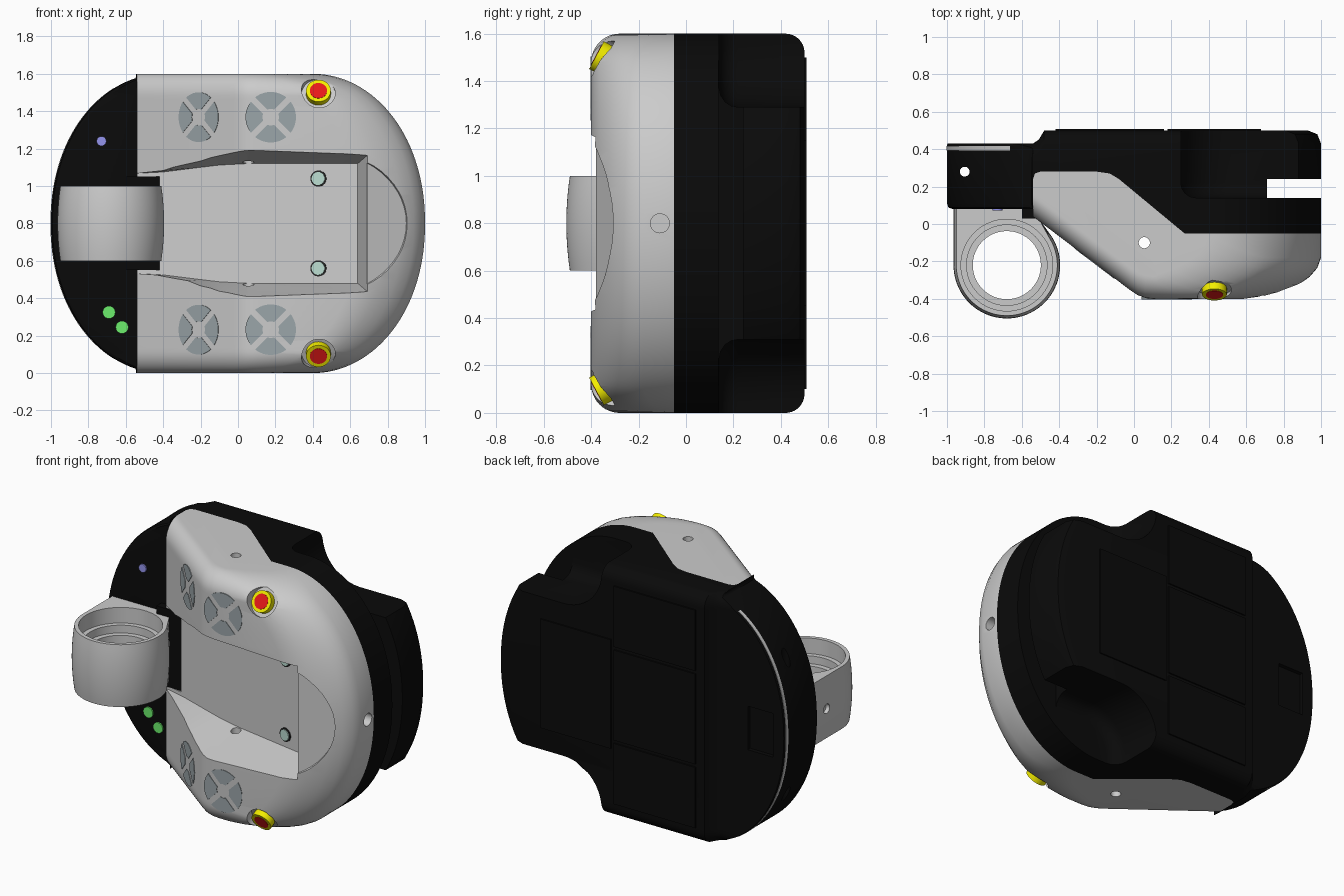
import bpy, bmesh, math
from mathutils import Vector

if "Cube" in bpy.data.objects:
    bpy.data.objects.remove(bpy.data.objects["Cube"])

MATS = {}
BLACK, DARK = (0.003, 0.003, 0.003, 1), (0.02, 0.02, 0.02, 1)
VENT, MINT = (0.33, 0.38, 0.4, 1), (0.5, 0.72, 0.64, 1)
YELLOW, RED = (0.9, 0.85, 0.0, 1), (0.8, 0.01, 0.01, 1)
GREEN, BLUE = (0.15, 0.85, 0.15, 1), (0.3, 0.3, 0.85, 1)


def paint(ob, color):
    if color:
        if color not in MATS:
            MATS[color] = bpy.data.materials.new("paint_%d" % len(MATS))
            MATS[color].diffuse_color = color
        ob.data.materials.append(MATS[color])
    return ob


def bridge(name, rings, color=None):
    """Skin a list of closed loops and cap both ends."""
    bm = bmesh.new()
    vs = [[bm.verts.new(p) for p in r] for r in rings]
    n = len(vs[0])
    for a, b in zip(vs, vs[1:]):
        for i in range(n):
            j = (i + 1) % n
            bm.faces.new((a[i], a[j], b[j], b[i]))
    bm.faces.new(vs[0])
    bm.faces.new(vs[-1])
    bmesh.ops.recalc_face_normals(bm, faces=bm.faces)
    me = bpy.data.meshes.new(name)
    bm.to_mesh(me)
    bm.free()
    ob = bpy.data.objects.new(name, me)
    bpy.context.collection.objects.link(ob)
    return paint(ob, color)


def loft(name, section, zs, color=None):
    return bridge(name, [[(x, y, z) for x, y in section(z)] for z in zs], color)


def box(name, x, y, z, color=None):
    sec = [(x[0], y[0]), (x[1], y[0]), (x[1], y[1]), (x[0], y[1])]
    return loft(name, lambda h: sec, z, color)


def cyl(name, loc, r, depth, axis=(0, -1, 0), color=None, verts=48):
    rot = Vector(axis).to_track_quat('Z', 'Y').to_euler()
    bpy.ops.mesh.primitive_cylinder_add(vertices=verts, radius=r, depth=depth, location=loc, rotation=rot)
    ob = bpy.context.object
    ob.name = name
    return paint(ob, color)


def cut(ob, *cutters):
    for c in cutters:
        bpy.context.view_layer.objects.active = ob
        m = ob.modifiers.new("cut", 'BOOLEAN')
        m.operation, m.solver, m.object = 'DIFFERENCE', 'EXACT', c
        bpy.ops.object.modifier_apply(modifier=m.name)
        bpy.data.objects.remove(c)


def end_x(z):
    """Half width of the rounded front outline."""
    return 0.4 + 0.6 * math.sqrt(max(0, 1 - (abs(z - 0.8) / 0.8) ** 2.1))


def left_x(z):
    return min(-end_x(z), -0.545)


def roundoff(z, r):
    d = min(z, 1.6 - z)
    return 0 if d >= r else r * (1 - math.sqrt(max(0, 1 - (1 - d / r) ** 2)))


ZS = [0.8 - 0.8 * math.cos(math.pi * i / 64) for i in range(65)]
SEAM = [(0.27, -0.05), (-0.08, 0.24), (-0.13, 0.27), (-0.2, 0.28), (-0.5, 0.28), (-0.53, 0.27), (-0.54, 0.24)]


# black rear body
def body_section(z):
    l, r, e = left_x(z), end_x(z), roundoff(z, 0.08)
    return [(min(l + 0.03, -0.541), 0.08), (min(l + 0.008, -0.542), 0.088), (l, 0.11), (l, 0.42 - e),
            (l + 0.004, 0.43 - e), (-0.54, 0.43 - e), (-0.51, 0.45 - e), (-0.48, 0.5 - e), (r - 0.07, 0.5 - e),
            (r - 0.02, 0.48 - e), (r, 0.43 - e), (r, -0.05)] + SEAM + [(-0.54, 0.08)]


def well(name, s):
    """Rounded corner pocket with a filleted floor."""
    loops = []
    for y, d in [(0.14, 0.08), (0.146, 0.05), (0.165, 0.022), (0.19, 0.006), (0.22, 0), (0.7, 0)]:
        ts = [math.radians(90 * i / 16) for i in range(17)]
        pts = [(0.25 + d, -0.3)]
        pts += [(0.52 - (0.27 - d) * math.cos(t), 0.04 + (0.27 - d) * math.sin(t)) for t in ts]
        pts += [(1.3, 0.31 - d), (1.3, -0.3)]
        loops.append([(x, y, z if s < 0 else 1.6 - z) for x, z in pts])
    return bridge(name, loops)


body = loft("rear_body", body_section, ZS, BLACK)
cut(body, well("well_top", 1), well("well_bottom", -1),
    box("slot", (0.71, 1.2), (0.138, 0.24), (-0.1, 1.7)),
    box("rear_recess", (-0.92, -0.74), (0.405, 0.6), (0.66, 0.94)),
    cyl("side_hole", (-0.905, 0.28, 0.8), 0.026, 2, (0, 0, 1)))

# light strip around the left end
loft("light_strip", lambda z: [(left_x(z) - 0.003, 0.393), (left_x(z) + 0.03, 0.393),
                               (left_x(z) + 0.03, 0.416), (left_x(z) - 0.003, 0.416)], ZS[9:-9])

# rear panels
for i, (a, b) in enumerate([(0.1, 0.49), (0.51, 1.09), (1.11, 1.5)]):
    box("rear_panel_%d" % i, (-0.42, 0.16), (0.48, 0.508), (a, b), BLACK)
box("rear_lobe_panel", (0.18, 0.68), (0.48, 0.508), (0.45, 1.15), BLACK)


# grey front cover
def cover_section(z):
    r, e = end_x(z), roundoff(z, 0.12)
    front = [(-0.54, 0.04), (-0.02, -0.354), (0.02, -0.38), (0.06, -0.395), (0.1, -0.4), (max(r - 0.35, 0.12), -0.4),
             (r - 0.27, -0.388), (r - 0.2, -0.365), (r - 0.12, -0.325), (r - 0.06, -0.282),
             (r - 0.02, -0.235), (r, -0.18)]
    return [(x, y + e) for x, y in front] + [(r, -0.05)] + SEAM


def tray(name, low, high, depth):
    loops = []
    for half, f in ((low, depth), (high, lambda x: -0.46)):
        full = half + [(x, 1.6 - z) for x, z in reversed(half) if abs(z - 0.8) > 0.001]
        loops.append([(x, f(x), z) for x, z in full])
    return bridge(name, loops)


def lip(x0, rx, rz):
    """Half of the rounded end of the tray."""
    ts = [math.radians(90 * i / 14) for i in range(15)]
    return [(x0 + rx * math.sin(t), 0.8 + rz * math.cos(t)) for t in ts]


cover = loft("front_cover", cover_section, ZS)
cut(cover,
    tray("tray_floor", [(-0.7, 1.06), (-0.4, 1.075), (-0.2, 1.1), (-0.1, 1.112), (0.05, 1.12), (0.64, 1.12)],
         [(-0.7, 1.08), (-0.4, 1.12), (-0.2, 1.175), (-0.1, 1.195), (0.05, 1.205), (0.71, 1.18)],
         lambda x: 0.04 - (x + 0.54) * 0.176),
    tray("tray_lip", lip(0.44, 0.46, 0.385), lip(0.44, 0.52, 0.43),
         lambda x: -0.375 + (x - 0.7) * 0.4),
    box("ring_notch", (-0.6, -0.42), (-0.3, 0.4), (0.55, 1.05)),
    cyl("cross_hole", (0.055, -0.1, 0.8), 0.03, 2, (0, 0, 1)),
    cyl("end_hole", (1, -0.11, 0.8), 0.04, 0.12, (1, 0, 0)))
box("ring_backing", (-0.6, -0.42), (0.03, 0.279), (0.55, 1.05), BLACK)


# ring holder with its arm
def ring_section(z):
    r = 0.285 - 0.015 * ((z - 0.8) / 0.2) ** 2
    angles = [math.radians(180 + i * 212 / 56) for i in range(57)]
    return ([(-0.68 + r * math.cos(a), -0.22 + r * math.sin(a)) for a in angles] +
            [(-0.51, 0.03), (-0.51, 0.1), (-0.68 - r, 0.1)])


ring = loft("ring_holder", ring_section, [0.6 + 0.4 * i / 12 for i in range(13)])
cut(ring,
    cyl("bore", (-0.68, -0.22, 0.8), 0.182, 1, (0, 0, 1), verts=64),
    cyl("cup", (-0.68, -0.22, 1.0), 0.245, 0.2, (0, 0, 1), verts=64),
    cyl("cup_step", (-0.68, -0.22, 0.9), 0.215, 0.1, (0, 0, 1), verts=64),
    cyl("arm_hole", (-0.98, -0.05, 0.8), 0.03, 0.08, (1, 0, 0)))


# vents: four petals each
def vent(name, loc, normal, r):
    q = Vector(normal).to_track_quat('Z', 'Y')
    for k in range(4):
        mid = k * math.pi / 2
        arc = [(r, mid + math.radians(-38 + 76 * i / 12)) for i in range(13)]
        inner = [(0.045, mid + math.radians(a)) for a in (24, 0, -24)]
        loops = [[Vector(loc) + q @ Vector((d * math.cos(a), d * math.sin(a), h)) for d, a in arc + inner]
                 for h in (-0.01, 0.003)]
        bridge("%s_petal_%d" % (name, k), loops, VENT)


for side, s in (("top", 1), ("bottom", -1)):
    vent("slope_vent_" + side, (-0.21, -0.21, 0.8 + s * 0.568), (-0.394, -0.52, 0), 0.133)
    vent("flat_vent_" + side, (0.175, -0.4, 0.8 + s * 0.568), (0, -1, 0), 0.135)
    # stop buttons on the shoulders
    axis = Vector((0, -0.88, 0.47 * s)).normalized()
    p = Vector((0.43, -0.36, 0.8 + s * 0.7))
    cut(cover, cyl("stop_recess", p + axis * 0.03, 0.09, 0.1, axis))
    cyl("stop_collar_" + side, p - axis * 0.01, 0.066, 0.06, axis, YELLOW)
    cyl("stop_button_" + side, p - axis * 0.01, 0.046, 0.064, axis, RED)
    # tray pads
    tilt = (-0.173, -0.985, 0)
    cyl("pad_rim_" + side, (0.43, -0.131, 0.8 + s * 0.24), 0.043, 0.012, tilt, DARK)
    cyl("pad_" + side, (0.43, -0.133, 0.8 + s * 0.24), 0.035, 0.022, tilt, MINT)

# small buttons on the left end
for i, (x, z, r, c) in enumerate([(-0.73, 1.24, 0.026, BLUE), (-0.69, 0.325, 0.034, GREEN), (-0.62, 0.245, 0.034, GREEN)]):
    cyl("end_button_%d" % i, (x, 0.081, z), r, 0.02, color=c)

# smooth shading with kept edges
for ob in bpy.data.objects:
    ob.select_set(True)
    bpy.context.view_layer.objects.active = ob
bpy.ops.object.shade_smooth_by_angle(angle=math.radians(30))

for m in bpy.data.materials:
    if m.users and not m.is_grease_pencil:
        m.use_nodes = True
        m.node_tree.nodes["Principled BSDF"].inputs["Base Color"].default_value = m.diffuse_color
